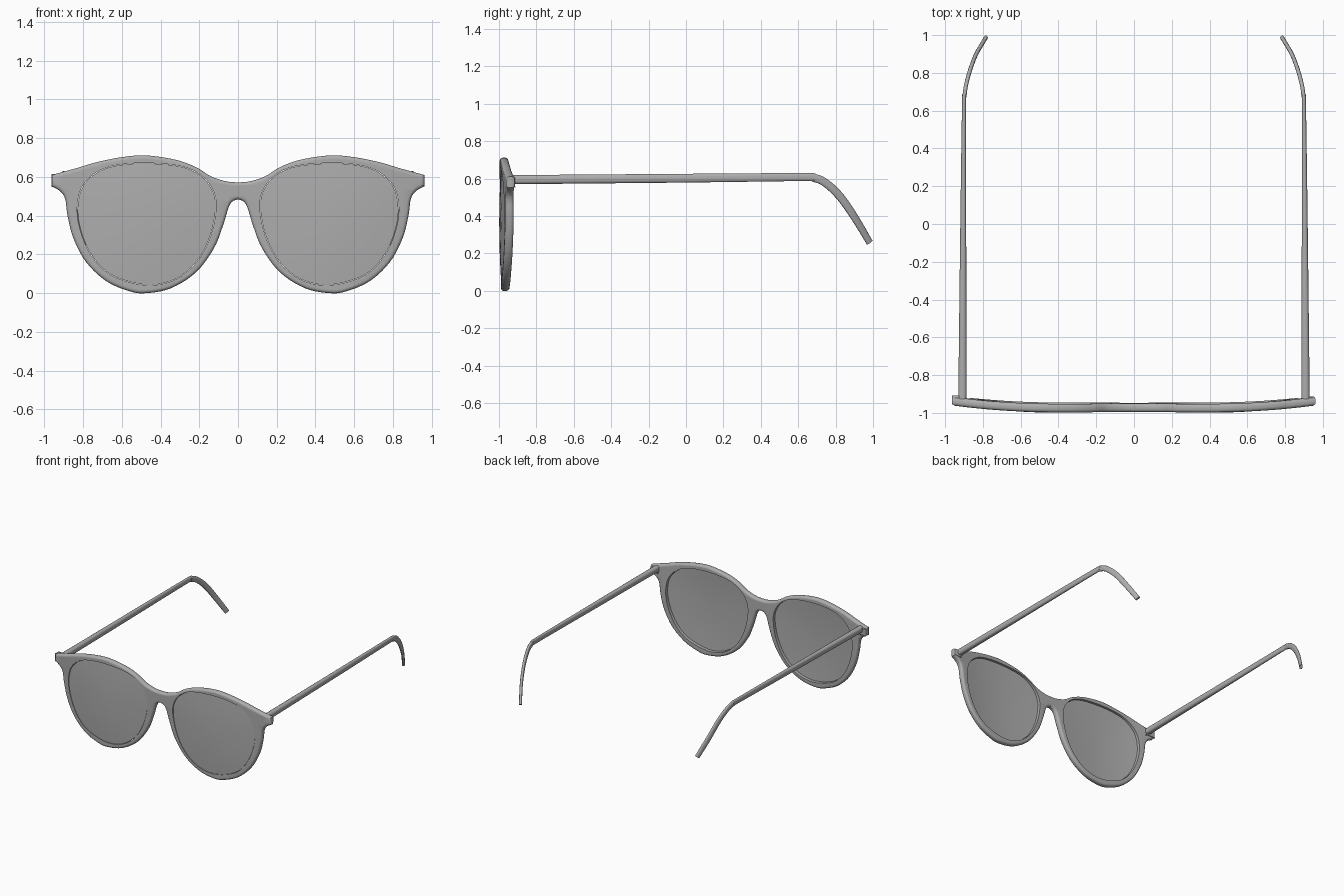
import bpy, bmesh, math
from mathutils import Vector

if "Cube" in bpy.data.objects:
    bpy.data.objects.remove(bpy.data.objects["Cube"])

grey = bpy.data.materials.new("grey")
grey.diffuse_color = (0.42, 0.42, 0.42, 1)
grey.use_nodes = True
grey.node_tree.nodes["Principled BSDF"].inputs["Base Color"].default_value = grey.diffuse_color


def spline(pts, closed=False, steps=5):
    """Smooth curve running through 2D or 3D points."""
    p = [Vector(q) for q in pts]
    n = len(p)
    out = []
    for i in range(n if closed else n - 1):
        if closed:
            a, b, c, d = (p[(i + k) % n] for k in (-1, 0, 1, 2))
        else:
            a, b, c, d = p[max(i - 1, 0)], p[i], p[i + 1], p[min(i + 2, n - 1)]
        for s in range(steps):
            t = s / steps
            out.append(0.5 * (2 * b + (c - a) * t + (2 * a - 5 * b + 4 * c - d) * t * t
                              + (3 * b - a - 3 * c + d) * t ** 3))
    if not closed:
        out.append(p[-1])
    return out


def wrap(x):
    """Backward sweep of the front toward the temples."""
    return 0.035 * max(0, (abs(x) - 0.4) / 0.56) ** 2


def add(name, bm, angle=35):
    bmesh.ops.recalc_face_normals(bm, faces=bm.faces)
    me = bpy.data.meshes.new(name)
    bm.to_mesh(me)
    bm.free()
    me.materials.clear()
    me.materials.append(grey)
    me.shade_smooth()
    me.set_sharp_from_angle(angle=math.radians(angle))
    ob = bpy.data.objects.new(name, me)
    bpy.context.collection.objects.link(ob)
    return ob


def evaluated(ob):
    dg = bpy.context.evaluated_depsgraph_get()
    return bpy.data.meshes.new_from_object(ob.evaluated_get(dg))


# Half outlines: brow, rim with bridge underside, and lens
brow = spline([(0, .572), (.06, .577), (.14, .603), (.216, .65), (.32, .688), (.474, .711),
               (.60, .702), (.73, .676), (.835, .645), (.962, .61)])
rim = spline([(.962, .552), (.918, .526), (.892, .485), (.88, .40), (.85, .284), (.784, .16),
              (.68, .062), (.56, .01), (.474, 0), (.345, .026), (.216, .108), (.124, .232),
              (.077, .35), (.05, .438), (.03, .472), (0, .485)])
lens = spline([(.113, .44), (.129, .531), (.19, .608), (.294, .655), (.474, .672), (.63, .66),
               (.73, .624), (.804, .55), (.83, .443), (.814, .325), (.758, .196), (.655, .093),
               (.474, .041), (.32, .072), (.206, .17), (.14, .30)], True)
half = brow + rim
outline = half + [Vector((-p.x, p.y)) for p in reversed(half[1:-1])]

# Frame plate with a rounded outer edge
cu = bpy.data.curves.new("frame_profile", 'CURVE')
cu.dimensions = '2D'
cu.fill_mode = 'BOTH'
cu.extrude, cu.bevel_depth, cu.offset, cu.bevel_resolution = .0065, .016, -.016, 2
sp = cu.splines.new('POLY')
sp.points.add(len(outline) - 1)
for pt, q in zip(sp.points, outline):
    pt.co = (q.x, q.y, 0, 1)
sp.use_cyclic_u = True
profile = bpy.data.objects.new("frame_profile", cu)
bpy.context.collection.objects.link(profile)
bpy.context.view_layer.update()
bm = bmesh.new()
bm.from_mesh(evaluated(profile))
bpy.data.objects.remove(profile)
bmesh.ops.remove_doubles(bm, verts=bm.verts, dist=1e-5)
for v in bm.verts:
    v.co = (v.co.x, -v.co.z - .9675, v.co.y)
frame = add("frame", bm)

# Lens openings cut through the plate
cutters = []
for side in (-1, 1):
    bm = bmesh.new()
    f = bm.faces.new([bm.verts.new((side * p.x, -1.1, p.y)) for p in lens])
    ext = bmesh.ops.extrude_face_region(bm, geom=[f])["geom"]
    for v in ext:
        if isinstance(v, bmesh.types.BMVert):
            v.co.y = -.8
    c = add("lens_cutter", bm)
    c.hide_render = True
    m = frame.modifiers.new("opening", 'BOOLEAN')
    m.operation, m.object, m.solver = 'DIFFERENCE', c, 'EXACT'
    cutters.append(c)
bpy.context.view_layer.update()
bm = bmesh.new()
bm.from_mesh(evaluated(frame))
for ob in cutters + [frame]:
    bpy.data.objects.remove(ob)

# Sweep the front back toward the temples
for i in range(-18, 19):
    bmesh.ops.bisect_plane(bm, geom=bm.verts[:] + bm.edges[:] + bm.faces[:],
                           plane_co=(i * .05, 0, 0), plane_no=(1, 0, 0))
for v in bm.verts:
    lean = .007 * min(1, max(0, (v.co.z - .35) / .3))
    v.co.y += wrap(v.co.x) - lean
add("frame", bm)

# Domed lenses, nearly flush in front and recessed behind
centre = Vector((.472, .365))
for side, name in ((-1, "left_lens"), (1, "right_lens")):
    bm = bmesh.new()
    rings = []
    for s, back in [(s, 0) for s in (.05, .3, .55, .8, .993)] + \
                   [(s, .02) for s in (.993, .8, .55, .3, .05)]:
        ring = []
        for p in lens:
            q = centre + (p - centre) * s
            y = -.988 - .011 * (1 - s * s) + back + wrap(q.x)
            ring.append(bm.verts.new((side * q.x, y, q.y)))
        rings.append(ring)
    n = len(lens)
    for a, b in zip(rings, rings[1:]):
        for i in range(n):
            bm.faces.new((a[i], a[(i + 1) % n], b[(i + 1) % n], b[i]))
    bm.faces.new(rings[0])
    bm.faces.new(rings[-1])
    add(name, bm)

# Temples: path points with half width and half height
path = [(.908, -.935, .594), (.904, 0, .602), (.900, .62, .608), (.897, .68, .604),
        (.888, .74, .581), (.866, .82, .508), (.835, .90, .395), (.787, .982, .258)]
size = [(.023, .025), (.016, .024), (.011, .022), (.011, .022), (.011, .022), (.011, .022),
        (.011, .021), (.011, .019)]
centres = spline(path, steps=4)
sizes = spline(size, steps=4)
for side, name in ((-1, "left_temple"), (1, "right_temple")):
    bm = bmesh.new()
    rings = []
    for i, (c, s) in enumerate(zip(centres, sizes)):
        t = (centres[min(i + 1, len(centres) - 1)] - centres[max(i - 1, 0)]).normalized()
        across = t.cross(Vector((0, 0, 1))).normalized()
        up = across.cross(t)
        ring = []
        for k in range(12):
            a = math.tau * (k + .5) / 12
            u, w = math.cos(a), math.sin(a)
            u = math.copysign(abs(u) ** .75, u)
            w = math.copysign(abs(w) ** .75, w)
            q = c + across * u * s.x + up * w * s.y
            ring.append(bm.verts.new((side * q.x, q.y, q.z)))
        rings.append(ring)
    for a, b in zip(rings, rings[1:]):
        for i in range(12):
            bm.faces.new((a[i], a[(i + 1) % 12], b[(i + 1) % 12], b[i]))
    bm.faces.new(rings[0])
    bm.faces.new(rings[-1])
    add(name, bm, 50)

# Hinge blocks joining the frame ends to the temples
for side, name in ((-1, "left_hinge"), (1, "right_hinge")):
    bm = bmesh.new()
    bmesh.ops.create_cube(bm, size=1)
    for v in bm.verts:
        v.co = (side * (.925 + v.co.x * .066), -.932 + v.co.y * .035, .582 + v.co.z * .054)
    bmesh.ops.bevel(bm, geom=bm.edges[:], offset=.006, segments=2, affect='EDGES', profile=.5)
    add(name, bm)
